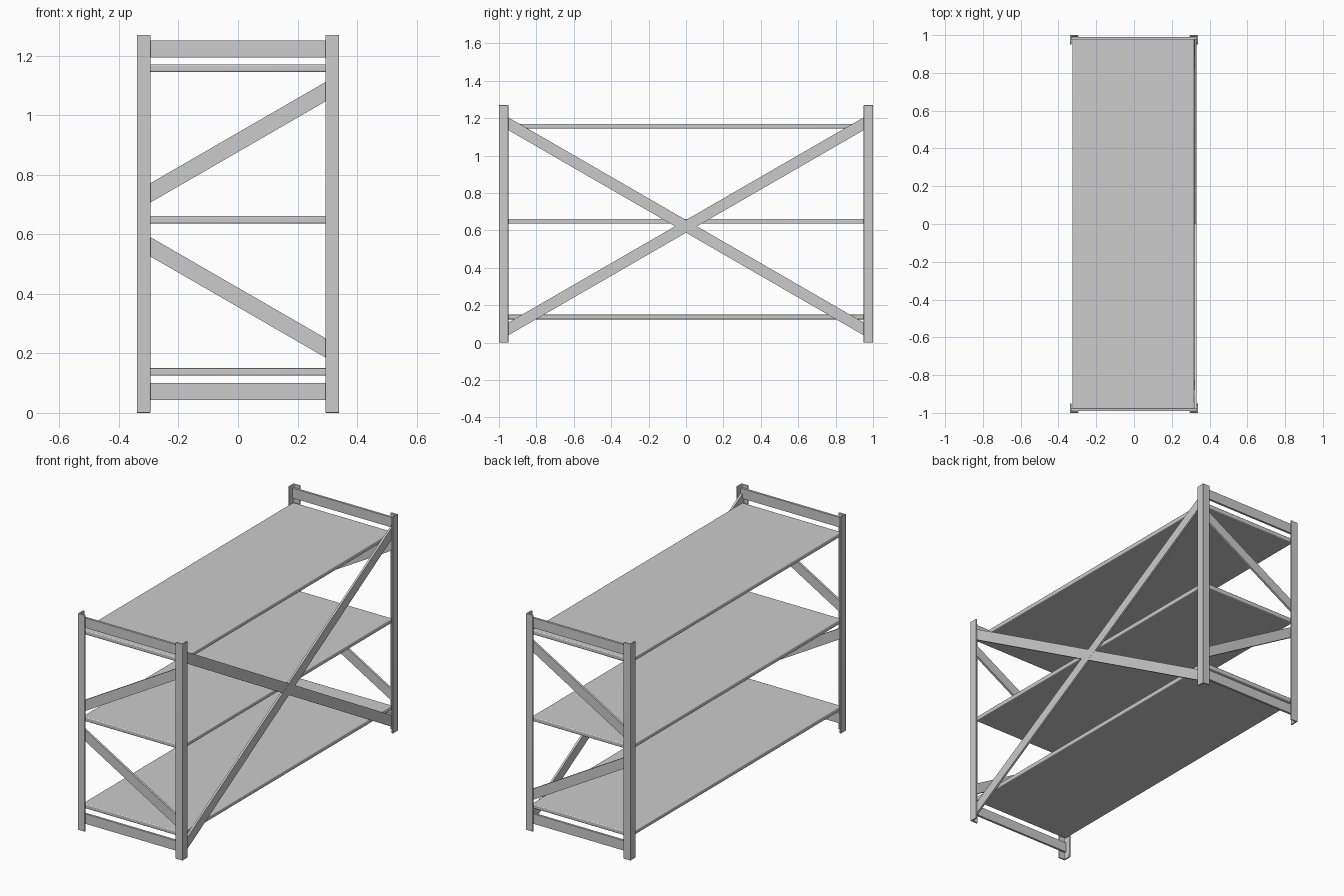
import bpy, bmesh, math
from mathutils import Vector

if "Cube" in bpy.data.objects:
    bpy.data.objects.remove(bpy.data.objects["Cube"])


def prism(name, points, offset, bevel=0.0):
    """Extrude a closed 3D outline by the offset vector."""
    bm = bmesh.new()
    face = bm.faces.new([bm.verts.new(p) for p in points])
    ext = bmesh.ops.extrude_face_region(bm, geom=[face])
    moved = [g for g in ext["geom"] if isinstance(g, bmesh.types.BMVert)]
    bmesh.ops.translate(bm, verts=moved, vec=Vector(offset))
    bmesh.ops.recalc_face_normals(bm, faces=bm.faces)
    mesh = bpy.data.meshes.new(name)
    bm.to_mesh(mesh)
    bm.free()
    obj = bpy.data.objects.new(name, mesh)
    bpy.context.collection.objects.link(obj)
    if bevel:
        mod = obj.modifiers.new("Bevel", "BEVEL")
        mod.width = bevel
        mod.segments = 3
        mod.limit_method = "ANGLE"
        bpy.ops.object.select_all(action="DESELECT")
        obj.select_set(True)
        bpy.context.view_layer.objects.active = obj
        bpy.ops.object.shade_smooth_by_angle(angle=math.radians(35))
    return obj


TAN30 = math.tan(math.radians(30))
X, Y, H = 0.34, 1.0, 1.27
FX, FY, T = 0.046, 0.05, 0.009   # post flange widths and thickness

# Four angle-iron posts with the corner facing outward
for sx, xn in ((-1, "left"), (1, "right")):
    for sy, yn in ((-1, "front"), (1, "back")):
        prof = [(X, Y), (X - FX, Y), (X - FX, Y - T), (X - T, Y - T),
                (X - T, Y - FY), (X, Y - FY)]
        prism(f"{yn}_{xn}_post", [(sx * x, sy * y, 0) for x, y in prof],
              (0, 0, H), 0.003)

# End frames: flat rails and 30 degree struts behind the post flanges
BX = X - T
for sy, yn in ((-1, "front"), (1, "back")):
    for name, z, slope, h in (("bottom_rail", 0.072, 0, 0.058),
                              ("lower_strut", 0.388, -TAN30, 0.065),
                              ("upper_strut", 0.909, TAN30, 0.065),
                              ("top_rail", 1.222, 0, 0.058)):
        outline = [(x, sy * (Y - T), z + slope * x + d * h / 2)
                   for x, d in ((-BX, -1), (BX, -1), (BX, 1), (-BX, 1))]
        prism(f"{yn}_{name}", outline, (0, -sy * 0.013, 0))

# Crossed brace on the right side
BY = Y - T
for name, s, dx in (("rising_brace", 1, 0), ("falling_brace", -1, 0.0005)):
    outline = [(BX - dx, y, 0.622 + s * TAN30 * y + d * 0.034)
               for y, d in ((-BY, -1), (BY, -1), (BY, 1), (-BY, 1))]
    prism(name, outline, (-0.012, 0, 0))

# Three shelves with softened edges
for name, z in (("bottom", 0.125), ("middle", 0.636), ("top", 1.145)):
    outline = [(-0.326, -0.978, z), (0.319, -0.978, z),
               (0.319, 0.978, z), (-0.326, 0.978, z)]
    prism(f"{name}_shelf", outline, (0, 0, 0.025), 0.005)
